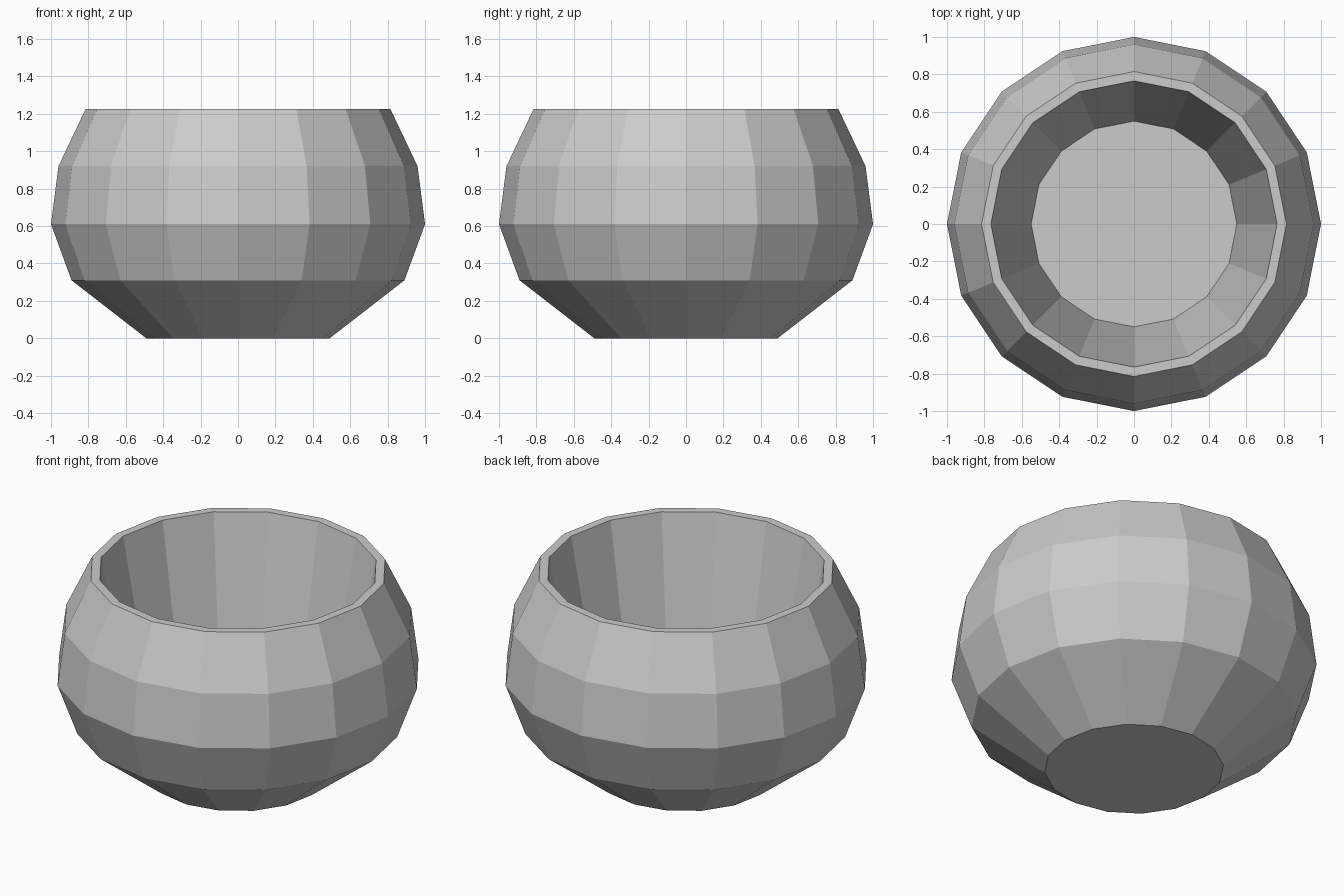
import bpy, bmesh
from math import cos, sin, tau

if "Cube" in bpy.data.objects:
    bpy.data.objects.remove(bpy.data.objects["Cube"])

SIDES = 16
# (radius, height): outer wall from foot to rim, then down the straight inside
PROFILE = [(0.49, 0.0), (0.89, 0.31), (1.0, 0.61), (0.96, 0.92),
           (0.815, 1.225), (0.765, 1.225), (0.55, 0.1)]

bm = bmesh.new()
rings = [[bm.verts.new((r * cos(tau * i / SIDES), r * sin(tau * i / SIDES), z))
          for i in range(SIDES)] for r, z in PROFILE]

# Walls and rim
for a, b in zip(rings, rings[1:]):
    for i in range(SIDES):
        j = (i + 1) % SIDES
        bm.faces.new((a[i], a[j], b[j], b[i]))

# Underside and inner floor
bm.faces.new(rings[0][::-1])
bm.faces.new(rings[-1])
bmesh.ops.recalc_face_normals(bm, faces=bm.faces)

mesh = bpy.data.meshes.new("bowl")
bm.to_mesh(mesh)
bm.free()
bowl = bpy.data.objects.new("bowl", mesh)
bpy.context.collection.objects.link(bowl)
